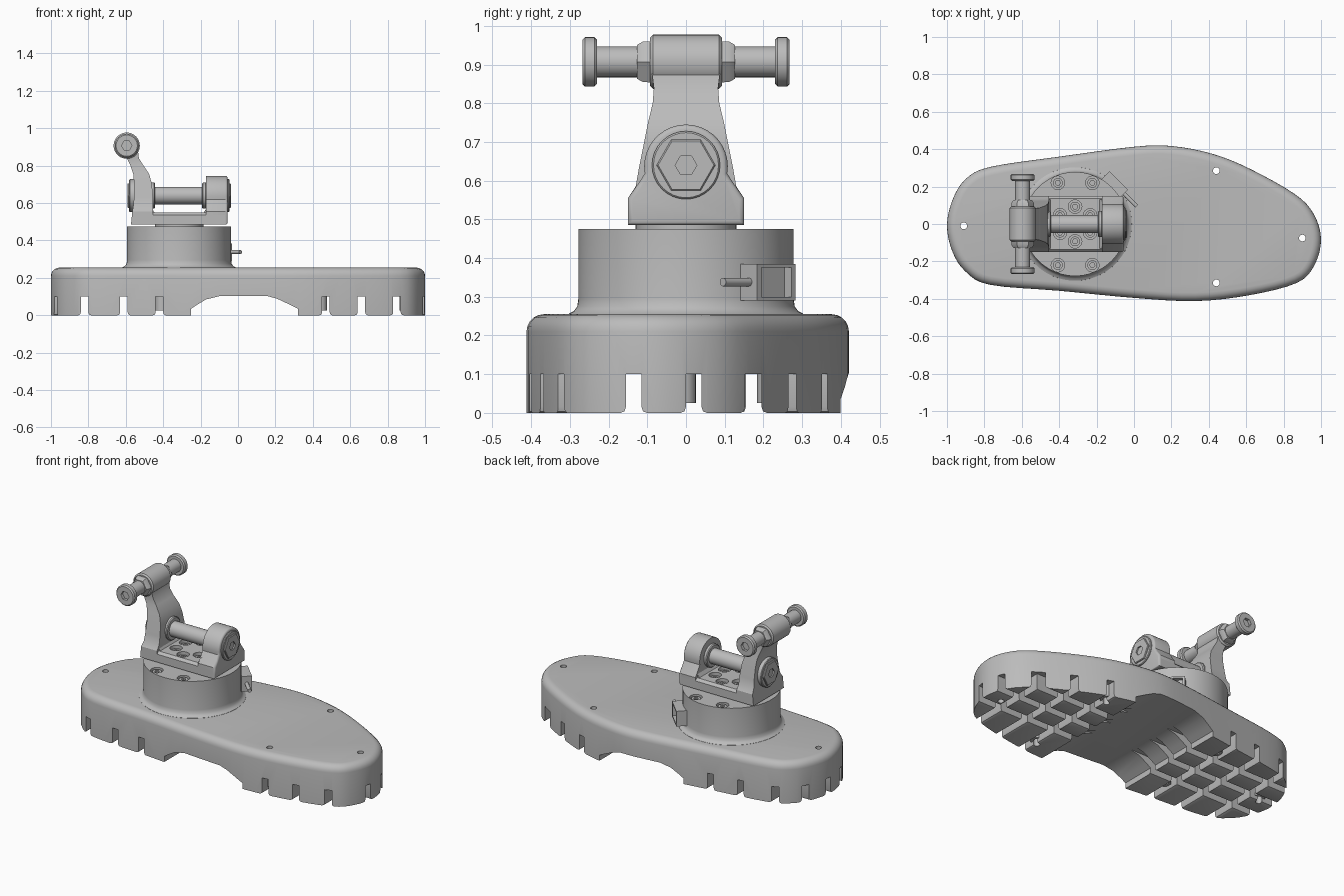
import bpy, bmesh, math
from mathutils import Matrix, Vector

cube = bpy.data.objects.get("Cube")
if cube:
    bpy.data.objects.remove(cube)

grey = bpy.data.materials.new("machined_grey")
grey.use_nodes = True
grey.diffuse_color = (0.5, 0.5, 0.5, 1)
grey.node_tree.nodes["Principled BSDF"].inputs["Base Color"].default_value = (0.5, 0.5, 0.5, 1)

# axis frames: local z is mapped onto the named axis
FRAMES = {
    "z": Matrix.Identity(3),
    "x": Matrix(((0, 0, 1), (1, 0, 0), (0, 1, 0))),
    "y": Matrix(((1, 0, 0), (0, 0, -1), (0, 1, 0))),
}


def make(name, bm, frame="z", loc=(0, 0, 0)):
    bmesh.ops.recalc_face_normals(bm, faces=bm.faces)
    bm.transform(Matrix.Translation(loc) @ FRAMES[frame].to_4x4())
    mesh = bpy.data.meshes.new(name)
    bm.to_mesh(mesh)
    bm.free()
    mesh.materials.append(grey)
    ob = bpy.data.objects.new(name, mesh)
    bpy.context.scene.collection.objects.link(ob)
    return ob


def lathe(name, profile, loc, frame="z", steps=40):
    """Solid of revolution from (radius, height) points."""
    bm = bmesh.new()
    vs = [bm.verts.new((r, 0, h)) for r, h in profile]
    es = [bm.edges.new(p) for p in zip(vs, vs[1:])]
    bmesh.ops.spin(bm, geom=vs + es, axis=(0, 0, 1), cent=(0, 0, 0),
                   angle=math.tau, steps=steps, use_merge=True)
    bmesh.ops.remove_doubles(bm, verts=bm.verts, dist=1e-5)
    return make(name, bm, frame, loc)


def rod(name, r, a, b, loc, frame="z", steps=32, chamfer=0.0):
    c = chamfer
    pts = [(0, a), (r - c, a), (r, a + c), (r, b - c), (r - c, b), (0, b)]
    if not c:
        pts = [(0, a), (r, a), (r, b), (0, b)]
    return lathe(name, pts, loc, frame, steps)


def prism(name, pts, a, b, frame="z", bevel=0.0, segments=3, loc=(0, 0, 0)):
    """Outline extruded from a to b, with optional bevel on the far rim."""
    bm = bmesh.new()
    face = bm.faces.new([bm.verts.new((u, v, a)) for u, v in pts])
    new = bmesh.ops.extrude_face_region(bm, geom=[face])["geom"]
    top = [v for v in new if isinstance(v, bmesh.types.BMVert)]
    bmesh.ops.translate(bm, verts=top, vec=(0, 0, b - a))
    if bevel:
        rim = [e for e in bm.edges if all(abs(v.co.z - b) < 1e-5 for v in e.verts)]
        bmesh.ops.bevel(bm, geom=rim, offset=bevel, segments=segments,
                        profile=0.5, affect="EDGES")
    return make(name, bm, frame, loc)


def cut(ob, cutter):
    mod = ob.modifiers.new("cut", "BOOLEAN")
    mod.operation, mod.solver, mod.object = "DIFFERENCE", "EXACT", cutter
    bpy.context.view_layer.update()
    deps = bpy.context.evaluated_depsgraph_get()
    old, ob_eval = ob.data, ob.evaluated_get(deps)
    mesh = bpy.data.meshes.new_from_object(ob_eval)
    ob.modifiers.clear()
    ob.data = mesh
    bpy.data.meshes.remove(old)
    bpy.data.objects.remove(cutter)


def smooth_loop(pts, n):
    """Closed smooth curve through the points."""
    out, k = [], len(pts)
    for i in range(k):
        p0, p1, p2, p3 = (Vector(pts[(i + j) % k]) for j in (-1, 0, 1, 2))
        for s in range(n):
            t = s / n
            out.append((2 * p1 + (p2 - p0) * t + (2 * p0 - 5 * p1 + 4 * p2 - p3) * t * t
                        + (3 * p1 - p0 - 3 * p2 + p3) * t ** 3) / 2)
    return out


# foot sole: rounded slab with an arch, tread grooves and screw holes
outline = smooth_loop([
    (-1, -0.01), (-0.97, 0.13), (-0.9, 0.24), (-0.77, 0.305), (-0.4, 0.36), (0, 0.413),
    (0.2, 0.417), (0.42, 0.375), (0.62, 0.295), (0.86, 0.16), (0.96, 0.055), (1, -0.08),
    (0.965, -0.22), (0.87, -0.315), (0.62, -0.38), (0.33, -0.412), (0, -0.395),
    (-0.4, -0.357), (-0.77, -0.325), (-0.9, -0.255), (-0.97, -0.15)], 4)
sole = prism("sole", outline, 0, 0.255, bevel=0.045, segments=5)
arch = [(-0.25, -0.1), (-0.25, 0.035), (-0.22, 0.055), (-0.17, 0.085), (-0.1, 0.102),
        (0.16, 0.102), (0.21, 0.088), (0.27, 0.06), (0.32, 0.035), (0.32, -0.1)]
cut(sole, prism("arch_cutter", arch, -1, 1, "y"))
groove = [(-0.035, -0.02), (-0.034, 0), (-0.024, 0.004), (-0.02, 0.016), (-0.02, 0.1),
          (0.02, 0.1), (0.02, 0.016), (0.024, 0.004), (0.034, 0), (0.035, -0.02)]
for x in (-0.82, -0.61, -0.42, 0.47, 0.66, 0.85):
    cut(sole, prism("cross_groove_cutter", groove, -1, 1, "y", loc=(x, 0, 0)))
for y in (-0.135, 0.02, 0.175):
    cut(sole, prism("long_groove_cutter", groove, -1.2, 1.2, "x", loc=(0, y, 0)))
sole_screws = [(0.44, 0.285), (0.44, -0.315), (0.9, -0.075), (-0.91, -0.01)]
for x, y in sole_screws:
    cut(sole, rod("hole_cutter", 0.018, -0.1, 0.4, (x, y, 0), steps=20))

# ankle housing on the sole
CX = -0.315
housing = lathe("ankle_housing", [(0, 0.24), (0.305, 0.24), (0.303, 0.256), (0.29, 0.263),
                (0.281, 0.275), (0.278, 0.295), (0.278, 0.475), (0, 0.475)], (CX, 0, 0), steps=72)
housing_screws = [(CX + sx * 0.092, sy * 0.22) for sx in (-1, 1) for sy in (-1, 1)]
for x, y in housing_screws:
    cut(housing, rod("counterbore_cutter", 0.036, 0.45, 0.6, (x, y, 0), steps=24))
    head = rod("housing_screw", 0.026, 0.44, 0.468, (x, y, 0), steps=24)
    cut(head, rod("socket_cutter", 0.014, 0.455, 0.6, (x, y, 0), steps=6))

# bosses under the sole
for x, y in sole_screws + housing_screws[:2]:
    boss = rod("sole_boss", 0.036, 0.025, 0.12, (x, y, 0), steps=20)
    cut(boss, rod("boss_hole_cutter", 0.018, -0.1, 0.4, (x, y, 0), steps=20))

# cable connector, turned to sit on the housing wall
connector = prism("connector", [(-0.07, 0.25), (0.07, 0.25), (0.07, 0.33), (-0.07, 0.33)], 0.29, 0.385)
cut(connector, prism("recess_cutter", [(-0.055, 0.305), (0.055, 0.305), (0.055, 0.4), (-0.055, 0.4)],
                     0.3, 0.375))
cable = rod("cable_pin", 0.011, 0.06, 0.165, (0, 0.3, 0.338), "x", 16)
for ob in (connector, cable):
    ob.data.transform(Matrix.Translation((CX, 0, 0)) @ Matrix.Rotation(-math.pi / 4, 4, "Z"))

# neck and yoke base plate with a ring of six screws
rod("neck", 0.13, 0.46, 0.5, (CX, 0, 0), steps=48)
plate = prism("yoke_base", [(-0.15, 0.485), (0.15, 0.485), (0.15, 0.535), (0.135, 0.55),
              (-0.135, 0.55), (-0.15, 0.535)], -0.565, -0.07, "x")
for i in range(6):
    a = math.radians(90 + 60 * i)
    x, y = CX + 0.093 * math.cos(a), 0.093 * math.sin(a)
    cut(plate, rod("counterbore_cutter", 0.036, 0.515, 0.6, (x, y, 0), steps=24))
    head = rod("base_screw", 0.026, 0.5, 0.535, (x, y, 0), steps=24)
    cut(head, rod("socket_cutter", 0.014, 0.52, 0.6, (x, y, 0), steps=6))

# short upright with rounded top
arc = [(0.108 * math.cos(math.radians(d)), 0.637 + 0.108 * math.sin(math.radians(d)))
       for d in range(-10, 191, 10)]
short = [(-0.15, 0.485), (0.15, 0.485), (0.15, 0.555), (0.125, 0.59)] + arc \
    + [(-0.125, 0.59), (-0.15, 0.555)]
prism("short_upright", short, -0.17, -0.055, "x", bevel=0.012)

# inner gussets where the uprights meet the base
for x, s in ((-0.47, 1), (-0.16, -1)):
    prism("gusset", [(x, 0.54), (x + s * 0.03, 0.54), (x, 0.585)], -0.13, 0.13, "y")

# tall upright: lofted through sections of outer x, inner x, z, half width
sections = [(-0.572, -0.455, 0.485, 0.15), (-0.565, -0.455, 0.555, 0.15),
            (-0.56, -0.455, 0.585, 0.13), (-0.556, -0.455, 0.63, 0.122),
            (-0.555, -0.46, 0.7, 0.108), (-0.56, -0.475, 0.755, 0.097),
            (-0.575, -0.505, 0.8, 0.086), (-0.595, -0.53, 0.84, 0.083),
            (-0.625, -0.535, 0.88, 0.088)]
bm = bmesh.new()
rings = [[bm.verts.new(p) for p in ((a, -w, z), (b, -w, z), (b, w, z), (a, w, z))]
         for a, b, z, w in sections]
for lo, hi in zip(rings, rings[1:]):
    for i in range(4):
        j = (i + 1) % 4
        bm.faces.new((lo[i], lo[j], hi[j], hi[i]))
bm.faces.new(rings[0])
bm.faces.new(rings[-1])
make("tall_upright", bm)

# pivot shaft through both uprights, with washers and hex bolts
PZ = 0.64
rod("pivot_shaft", 0.047, -0.5, -0.12, (0, 0, PZ), "x")
for x in (-0.455, -0.18):
    rod("pivot_collar", 0.07, x - 0.012, x + 0.012, (0, 0, PZ), "x", 32, 0.005)
for a, b, c, d, e in ((-0.06, -0.046, -0.05, -0.038, -0.046),
                      (-0.582, -0.55, -0.592, -0.57, -0.584)):
    rod("pivot_washer", 0.088, a, b, (0, 0, PZ), "x", 32, 0.004)
    bolt = rod("pivot_bolt", 0.076, c, d, (0, 0, PZ), "x", 6, 0.004)
    ends = (e, 0.1) if a > -0.3 else (-1, e)
    cut(bolt, rod("socket_cutter", 0.028, *ends, (0, 0, PZ), "x", 6))

# top hub with cross pin, hex collars and button ends
HUB = (-0.595, 0, 0.907)
rod("top_hub", 0.07, -0.093, 0.093, HUB, "y", 40, 0.008)
rod("cross_pin", 0.04, -0.24, 0.24, HUB, "y")
for s in (-1, 1):
    lathe("hex_collar", [(0, s * 0.085), (0.062, s * 0.085), (0.06, s * 0.112),
          (0.05, s * 0.127), (0, s * 0.127)], HUB, "y", 6)
    lo, hi = sorted((s * 0.23, s * 0.268))
    button = rod("pin_button", 0.064, lo, hi, HUB, "y", 32, 0.007)
    lo, hi = sorted((s * 0.25, s * 0.4))
    cut(button, rod("socket_cutter", 0.028, lo, hi, HUB, "y", 6))

# smooth shading with sharp edges kept
bpy.ops.object.select_all(action="DESELECT")
for ob in bpy.context.scene.objects:
    if ob.type == "MESH":
        ob.select_set(True)
        bpy.context.view_layer.objects.active = ob
bpy.ops.object.shade_smooth_by_angle(angle=math.radians(32))
